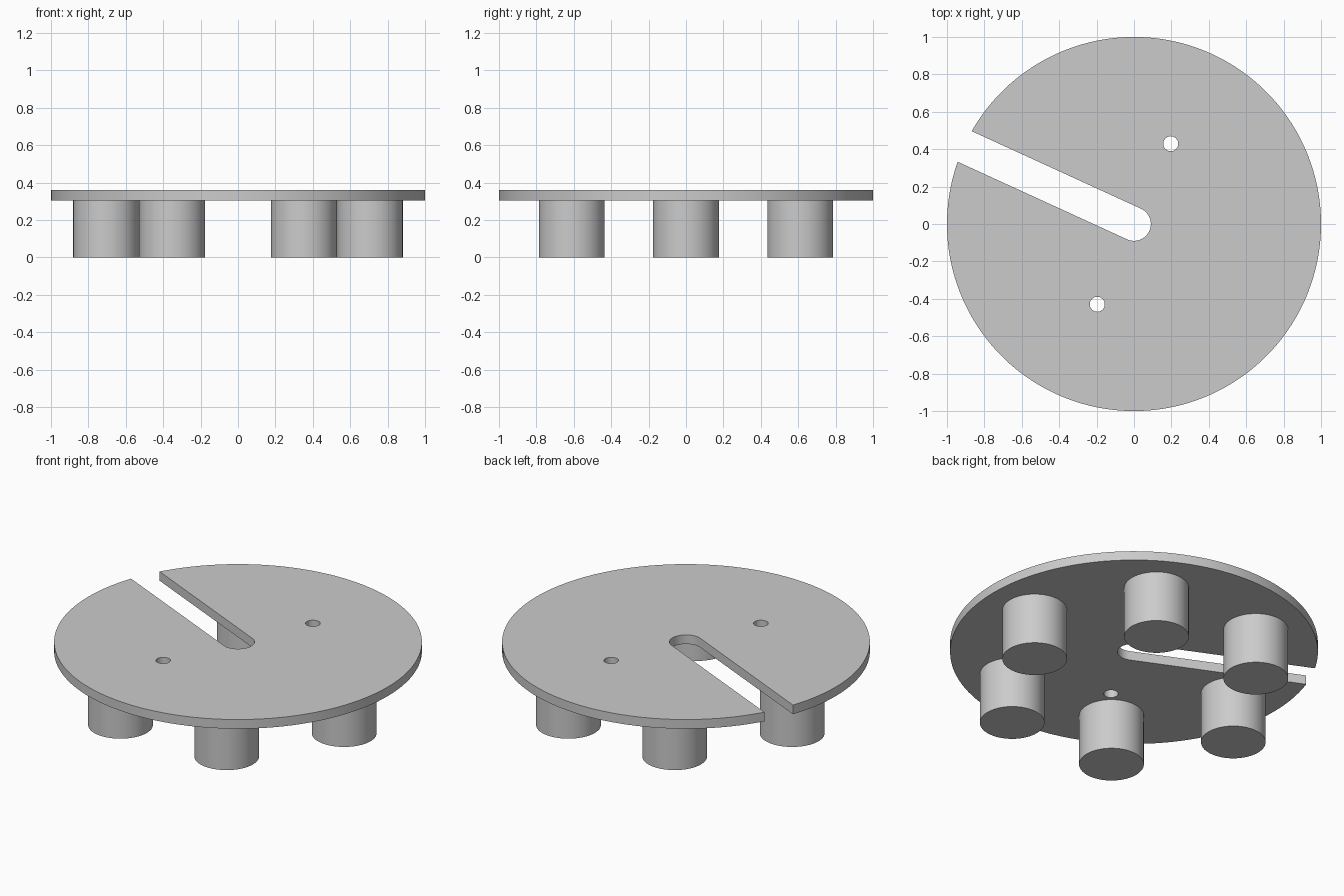
import bpy
from math import asin, cos, sin, pi, radians

PLATE_BOTTOM, PLATE_TOP = 0.305, 0.36
SLOT_ANGLE = radians(155.4)
SLOT_HALF = 0.09

if "Cube" in bpy.data.objects:
    bpy.data.objects.remove(bpy.data.objects["Cube"])

grey = bpy.data.materials.new("light grey")
grey.use_nodes = True
colour = (0.6, 0.6, 0.6, 1)
grey.diffuse_color = colour
grey.node_tree.nodes["Principled BSDF"].inputs["Base Color"].default_value = colour


def arc(radius, start, end, steps, centre=(0, 0)):
    angles = [start + (end - start) * i / steps for i in range(steps + 1)]
    return [(centre[0] + radius * cos(a), centre[1] + radius * sin(a)) for a in angles]


def finish(obj):
    obj.data.materials.clear()
    obj.data.materials.append(grey)
    bpy.ops.object.select_all(action='DESELECT')
    obj.select_set(True)
    bpy.context.view_layer.objects.active = obj
    bpy.ops.object.shade_smooth_by_angle(angle=radians(30))


# Round plate outline, open along a round-ended radial slot
lip = asin(SLOT_HALF)
outline = arc(1, SLOT_ANGLE + lip, SLOT_ANGLE + 2 * pi - lip, 128)
outline += arc(SLOT_HALF, SLOT_ANGLE + 1.5 * pi, SLOT_ANGLE + 0.5 * pi, 24)

# Two small through holes, square to the slot
loops = [outline]
for side in (-1, 1):
    a = SLOT_ANGLE + side * pi / 2
    loops.append(arc(0.04, 0, 2 * pi, 32, (0.472 * cos(a), 0.472 * sin(a)))[:-1])

curve = bpy.data.curves.new("plate", 'CURVE')
curve.dimensions = '2D'
curve.fill_mode = 'BOTH'
curve.extrude = (PLATE_TOP - PLATE_BOTTOM) / 2
for loop in loops:
    spline = curve.splines.new('POLY')
    spline.points.add(len(loop) - 1)
    for point, (x, y) in zip(spline.points, loop):
        point.co = (x, y, 0, 1)
    spline.use_cyclic_u = True

plate = bpy.data.objects.new("plate", curve)
plate.location.z = (PLATE_TOP + PLATE_BOTTOM) / 2
bpy.context.collection.objects.link(plate)
bpy.ops.object.select_all(action='DESELECT')
plate.select_set(True)
bpy.context.view_layer.objects.active = plate
bpy.ops.object.convert(target='MESH')
plate = bpy.context.object

# Weld the caps to the rim
bpy.ops.object.mode_set(mode='EDIT')
bpy.ops.mesh.select_all(action='SELECT')
bpy.ops.mesh.remove_doubles(threshold=0.0001)
bpy.ops.mesh.normals_make_consistent(inside=False)
bpy.ops.object.mode_set(mode='OBJECT')
finish(plate)

# Six round feet in a ring
for i in range(6):
    a = i * pi / 3
    bpy.ops.mesh.primitive_cylinder_add(
        vertices=64, radius=0.176, depth=PLATE_BOTTOM,
        location=(0.705 * cos(a), 0.705 * sin(a), PLATE_BOTTOM / 2))
    foot = bpy.context.object
    foot.name = f"foot_{i + 1}"
    finish(foot)
